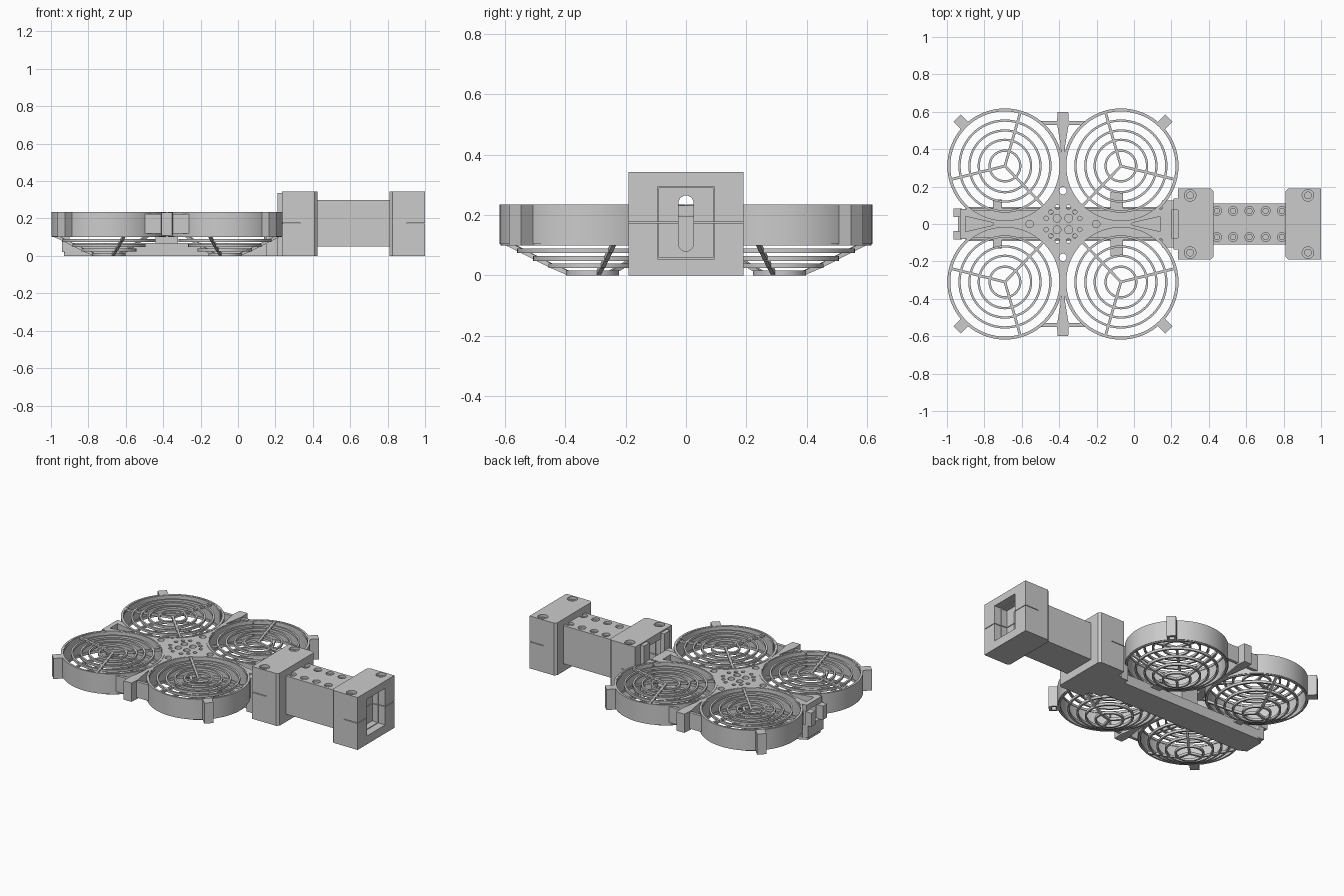
import bpy, bmesh
from math import cos, sin, pi, radians
from mathutils import Matrix

if "Cube" in bpy.data.objects:
    bpy.data.objects.remove(bpy.data.objects["Cube"])

CX, HX, CY, R = -0.38, 0.31, 0.31, 0.308   # frame centre x, duct offsets, duct radius


def finish(bm, name, smooth=True):
    bmesh.ops.recalc_face_normals(bm, faces=bm.faces)
    me = bpy.data.meshes.new(name)
    bm.to_mesh(me)
    bm.free()
    ob = bpy.data.objects.new(name, me)
    bpy.context.collection.objects.link(ob)
    if smooth:
        bpy.context.view_layer.objects.active = ob
        bpy.ops.object.select_all(action='DESELECT')
        ob.select_set(True)
        bpy.ops.object.shade_smooth_by_angle(angle=radians(30))
    return ob


def add_box(bm, x0, x1, y0, y1, z0, z1):
    m = Matrix.Translation(((x0 + x1) / 2, (y0 + y1) / 2, (z0 + z1) / 2))
    bmesh.ops.create_cube(bm, size=1, matrix=m @ Matrix.Diagonal((x1 - x0, y1 - y0, z1 - z0, 1)))


def add_prism(bm, pts, z0, z1):
    lo = [bm.verts.new((x, y, z0)) for x, y in pts]
    hi = [bm.verts.new((x, y, z1)) for x, y in pts]
    bm.faces.new(lo)
    bm.faces.new(hi)
    for i in range(len(pts)):
        j = (i + 1) % len(pts)
        bm.faces.new((lo[i], lo[j], hi[j], hi[i]))


def add_cyl(bm, x, y, r, z0, z1, n=24):
    add_prism(bm, [(x + r * cos(2 * pi * i / n), y + r * sin(2 * pi * i / n)) for i in range(n)], z0, z1)


def add_ring(bm, r0, r1, z0, z1, x, y, n=64):
    rows = []
    for r, z in ((r0, z0), (r1, z0), (r1, z1), (r0, z1)):
        rows.append([bm.verts.new((x + r * cos(2 * pi * i / n), y + r * sin(2 * pi * i / n), z))
                     for i in range(n)])
    for k in range(4):
        a, b = rows[k], rows[(k + 1) % 4]
        for i in range(n):
            bm.faces.new((a[i], a[(i + 1) % n], b[(i + 1) % n], b[i]))


def add_guard(bm, x, y, sx, sy, profile, h):
    """Concentric rings at the profile points, joined by three spokes along it."""
    for r, z in profile[1:]:
        add_ring(bm, r - 0.006, r + 0.006, z, z + h, x, y)
    for k in range(3):
        a = radians(74 + 120 * k)
        dx, dy, prev = -sx * cos(a), sy * sin(a), None
        for r, z in profile:
            sec = [bm.verts.new((x + dx * r - dy * w, y + dy * r + dx * w, z + t))
                   for w, t in ((-.007, 0), (.007, 0), (.007, h), (-.007, h))]
            if prev:
                for i in range(4):
                    j = (i + 1) % 4
                    bm.faces.new((prev[i], prev[j], sec[j], sec[i]))
            else:
                bm.faces.new(sec)
            prev = sec
        bm.faces.new(prev)


def cut(ob, bm):
    tool = finish(bm, "cutter", False)
    tool.hide_render = True
    mod = ob.modifiers.new("cut", 'BOOLEAN')
    mod.operation, mod.solver, mod.object = 'DIFFERENCE', 'EXACT', tool
    bpy.context.view_layer.objects.active = ob
    bpy.ops.object.modifier_apply(modifier="cut")
    bpy.data.objects.remove(tool)


# Four rotor ducts: thin wall, dished guard below, flat guard on top
radii = (0.0, 0.082, 0.14, 0.19, 0.243, 0.298)
dish = list(zip(radii, (0.0, 0.0, 0.024, 0.048, 0.074, 0.1)))
for sx in (-1, 1):
    for sy in (-1, 1):
        x, y = CX + sx * HX, sy * CY
        bm = bmesh.new()
        add_ring(bm, R - 0.012, R, 0.105, 0.235, x, y)
        finish(bm, "duct_wall")
        bm = bmesh.new()
        add_guard(bm, x, y, sx, sy, dish, 0.016)
        finish(bm, "lower_guard")
        bm = bmesh.new()
        add_guard(bm, x, y, sx, sy, [(r, 0.218) for r in radii], 0.015)
        finish(bm, "upper_guard")
        # Diagonal corner bumper with a pocket underneath
        place = Matrix.Translation((x, y, 0)) @ Matrix.Rotation((pi / 4 if sx > 0 else 3 * pi / 4) * sy, 4, 'Z')
        bm = bmesh.new()
        add_box(bm, 0.3, 0.362, -0.028, 0.028, 0.10, 0.235)
        bm.transform(place)
        bumper = finish(bm, "corner_bumper", False)
        bm = bmesh.new()
        add_box(bm, 0.318, 0.345, -0.016, 0.016, 0.09, 0.13)
        bm.transform(place)
        cut(bumper, bm)

# Top frame plate: cross outline trimmed by the four ducts
w, d = 0.08, 0.045
bm = bmesh.new()
add_prism(bm, [(-0.93, -w), (-0.60, -w), (CX - d, -0.31), (CX + d, -0.31), (-0.16, -w), (0.20, -w),
               (0.20, w), (-0.16, w), (CX + d, 0.31), (CX - d, 0.31), (-0.60, w), (-0.93, w)], 0.195, 0.232)
plate = finish(bm, "frame_plate", False)
bm = bmesh.new()
for sx in (-1, 1):
    for sy in (-1, 1):
        add_cyl(bm, CX + sx * HX, sy * CY, R - 0.006, 0.1, 0.3, 64)
cut(plate, bm)
# Lightening holes and end slots
bm = bmesh.new()
for s in (-1, 1):
    add_cyl(bm, CX, s * 0.178, 0.020, 0.1, 0.3)
    add_cyl(bm, CX + s * 0.178, 0, 0.020, 0.1, 0.3)
    for t in (-1, 1):
        add_cyl(bm, CX + s * 0.031, t * 0.031, 0.021, 0.1, 0.3)
        for u, v in ((0.03, 0.09), (0.09, 0.03), (0.064, 0.064)):
            add_cyl(bm, CX + s * u, t * v, 0.012, 0.1, 0.3, 12)
    add_prism(bm, [(CX + s * 0.37, -0.006), (CX + s * 0.37, 0.006),
                   (CX + s * 0.52, 0.04), (CX + s * 0.52, -0.04)], 0.1, 0.3)
cut(plate, bm)

# Belly tray: solid floor, low side walls and pillars up to the plate
bm = bmesh.new()
add_prism(bm, [(-0.93, -0.065), (-0.88, -0.09), (0.235, -0.09), (0.235, 0.09), (-0.88, 0.09), (-0.93, 0.065)],
          0, 0.02)
for s in (-1, 1):
    add_box(bm, -0.9, 0.2, s * 0.078 - 0.007, s * 0.078 + 0.007, 0.015, 0.07)
    for ex in (-0.915, 0.19):
        add_box(bm, ex - 0.012, ex + 0.012, s * 0.06 - 0.015, s * 0.06 + 0.015, 0.015, 0.20)
add_box(bm, CX - 0.06, CX + 0.06, -0.06, 0.06, 0.015, 0.2)
finish(bm, "belly_tray", False)

# Small mounting tabs beside the tray and at the tail
bm = bmesh.new()
for s in (-1, 1):
    add_box(bm, -0.125, -0.06, s * 0.125 - 0.045, s * 0.125 + 0.045, 0.05, 0.07)
    add_box(bm, -0.755, -0.705, s * 0.10 - 0.03, s * 0.10 + 0.03, 0.05, 0.07)
    add_box(bm, -0.965, -0.92, s * 0.06 - 0.022, s * 0.06 + 0.022, 0.1, 0.19)
add_box(bm, -0.94, -0.90, -0.08, 0.08, 0.02, 0.1)
finish(bm, "mount_tabs", False)

# Side arms between neighbouring ducts
for s in (-1, 1):
    bm = bmesh.new()
    add_prism(bm, [(CX - 0.01, s * 0.3), (CX + 0.01, s * 0.3), (CX + 0.012, s * 0.42), (CX + 0.032, s * 0.54),
                   (CX + 0.028, s * 0.6), (CX - 0.028, s * 0.6), (CX - 0.032, s * 0.54), (CX - 0.012, s * 0.42)],
              0.11, 0.233)
    add_box(bm, CX - 0.12, CX + 0.12, s * 0.54 - 0.01, s * 0.54 + 0.01, 0.12, 0.225)
    finish(bm, "side_arm", False)

# Nose with camera barrel, and posts joining the grip
bm = bmesh.new()
for s in (-1, 1):
    add_box(bm, 0.15, 0.215, s * 0.10 - 0.025, s * 0.10 + 0.025, 0.0, 0.225)
    add_box(bm, 0.21, 0.24, s * 0.105 - 0.03, s * 0.105 + 0.03, 0.0, 0.335)
add_box(bm, 0.15, 0.21, -0.08, 0.08, 0.08, 0.195)
add_cyl(bm, 0.17, 0, 0.03, 0.08, 0.20)
finish(bm, "camera_nose")


# Grip: two end blocks and a slimmer middle, chamfered where they meet
def end_block(name, x_out, x_in):
    c, t = 0.19, 0.015 if x_in > x_out else -0.015
    e = abs(t)
    bm = bmesh.new()
    add_prism(bm, [(x_out, -c), (x_in - t, -c), (x_in, -c + e), (x_in, c - e), (x_in - t, c), (x_out, c)], 0, 0.343)
    return finish(bm, name, False)


front = end_block("grip_inner_block", 0.235, 0.425)
rear = end_block("grip_outer_block", 1.0, 0.81)
bm = bmesh.new()
add_box(bm, 0.42, 0.815, -0.11, 0.11, 0.05, 0.30)
middle = finish(bm, "grip_middle", False)

for ob, face, sgn, sx in ((front, 0.235, 1, 0.30), (rear, 1.0, -1, 0.93)):
    def span(a, b):
        return sorted((face + sgn * a, face + sgn * b))
    # Stepped square socket, parting line and screw holes
    for y, z0, z1, dep in ((0.095, 0.055, 0.295, 0.05), (0.09, 0.06, 0.29, 0.09)):
        bm = bmesh.new()
        add_box(bm, *span(-0.02, dep), -y, y, z0, z1)
        cut(ob, bm)
    bm = bmesh.new()
    add_box(bm, *span(-0.02, 0.1), -0.2, 0.2, 0.173, 0.177)
    cut(ob, bm)
    for r, z in ((0.031, 0.325), (0.018, 0.30)):
        bm = bmesh.new()
        for s in (-1, 1):
            add_cyl(bm, sx, s * 0.153, r, z, 0.4)
        cut(ob, bm)
for r, z in ((0.024, 0.285), (0.014, 0.26)):
    bm = bmesh.new()
    for i in range(5):
        for s in (-1, 1):
            add_cyl(bm, 0.443 + 0.087 * i, s * 0.07, r, z, 0.4)
    cut(middle, bm)
# Round-ended slot running right through the grip
for ob in (front, middle, rear):
    bm = bmesh.new()
    add_cyl(bm, 0, 0, 0.025, 0.2, 1.1)
    bm.transform(Matrix.Rotation(pi / 2, 4, 'Y'))
    for v in bm.verts:
        v.co.z += 0.24 if v.co.z > 1e-4 else 0.105
    cut(ob, bm)
